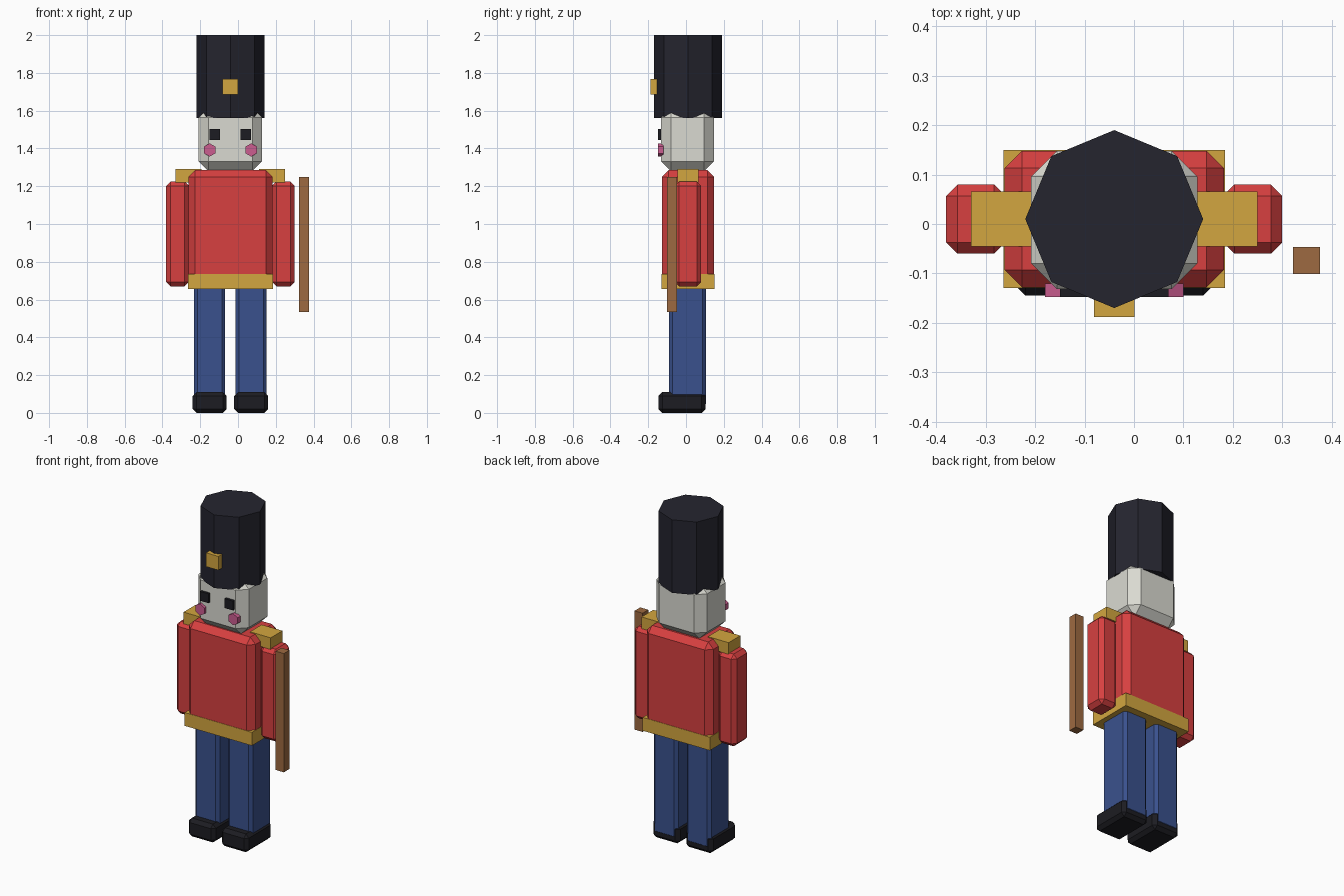
import bpy
import bmesh
import math

cube = bpy.data.objects.get("Cube")
if cube:
    bpy.data.objects.remove(cube, do_unlink=True)

CX, CY = -0.04, 0.01  # axis of the figure


def material(name, rgb):
    m = bpy.data.materials.new(name)
    m.use_nodes = True
    m.diffuse_color = (*rgb, 1)
    m.node_tree.nodes["Principled BSDF"].inputs["Base Color"].default_value = (*rgb, 1)
    return m


RED = material("coat red", (0.68, 0.051, 0.051))
BLUE = material("trouser blue", (0.042, 0.083, 0.27))
GOLD = material("gold trim", (0.65, 0.38, 0.05))
HAT = material("hat black", (0.018, 0.018, 0.028))
BLACK = material("boot black", (0.012, 0.012, 0.016))
SKIN = material("pale face", (0.70, 0.70, 0.64))
PINK = material("cheek pink", (0.60, 0.11, 0.28))
WOOD = material("stick brown", (0.34, 0.144, 0.052))


def finish(name, bm, mat):
    mesh = bpy.data.meshes.new(name)
    bm.to_mesh(mesh)
    bm.free()
    mesh.materials.append(mat)
    obj = bpy.data.objects.new(name, mesh)
    bpy.context.collection.objects.link(obj)
    return obj


def box(name, mat, x, y, z, bevel=0):
    """Box from (min, max) pairs, with optional chamfered edges."""
    bm = bmesh.new()
    bmesh.ops.create_cube(bm, size=1)
    for v in bm.verts:
        for i, (lo, hi) in enumerate((x, y, z)):
            v.co[i] = lo if v.co[i] < 0 else hi
    if bevel:
        bmesh.ops.bevel(bm, geom=bm.edges[:], offset=bevel, segments=1,
                        profile=0.5, affect='EDGES')
    return finish(name, bm, mat)


def prism(name, mat, sides, radius, depth, centre, facing_front=False):
    bm = bmesh.new()
    bmesh.ops.create_cone(bm, cap_ends=True, segments=sides, radius1=radius,
                          radius2=radius, depth=depth)
    obj = finish(name, bm, mat)
    obj.location = centre
    if facing_front:
        obj.rotation_euler.x = math.pi / 2
    return obj


def around(offset, half):
    return (CX + offset - half, CX + offset + half)


# Coat and belt
box("coat", RED, around(0, 0.222), (-0.128, 0.148), (0.67, 1.285), 0.035)
box("belt", GOLD, around(0, 0.224), (-0.13, 0.15), (0.655, 0.735))

# Paired parts
for side, s in (("left", 1), ("right", -1)):
    box(side + "_arm", RED, around(s * 0.28, 0.06), (-0.06, 0.08), (0.67, 1.225), 0.023)
    box(side + "_epaulette", GOLD, around(s * 0.221, 0.069), (-0.046, 0.066), (1.22, 1.29))
    box(side + "_leg", BLUE, around(s * 0.11, 0.082), (-0.09, 0.105), (0.03, 0.68), 0.018)
    box(side + "_boot", BLACK, around(s * 0.11, 0.09), (-0.145, 0.103), (0, 0.11), 0.02)
    box(side + "_eye", BLACK, around(s * 0.082, 0.028), (-0.148, -0.12), (1.446, 1.502))
    prism(side + "_cheek", PINK, 6, 0.035, 0.028, (CX + s * 0.11, -0.134, 1.392), True)

# Head, tall hat and badge
box("head", SKIN, around(0, 0.168), (-0.132, 0.148), (1.28, 1.615), 0.052)
prism("hat", HAT, 8, 0.18, 0.44, (CX, CY, 1.78))
box("hat_badge", GOLD, around(0, 0.041), (-0.188, -0.148), (1.685, 1.768))

# Stick held beside the left arm
box("stick", WOOD, (0.322, 0.376), (-0.101, -0.047), (0.535, 1.25))
